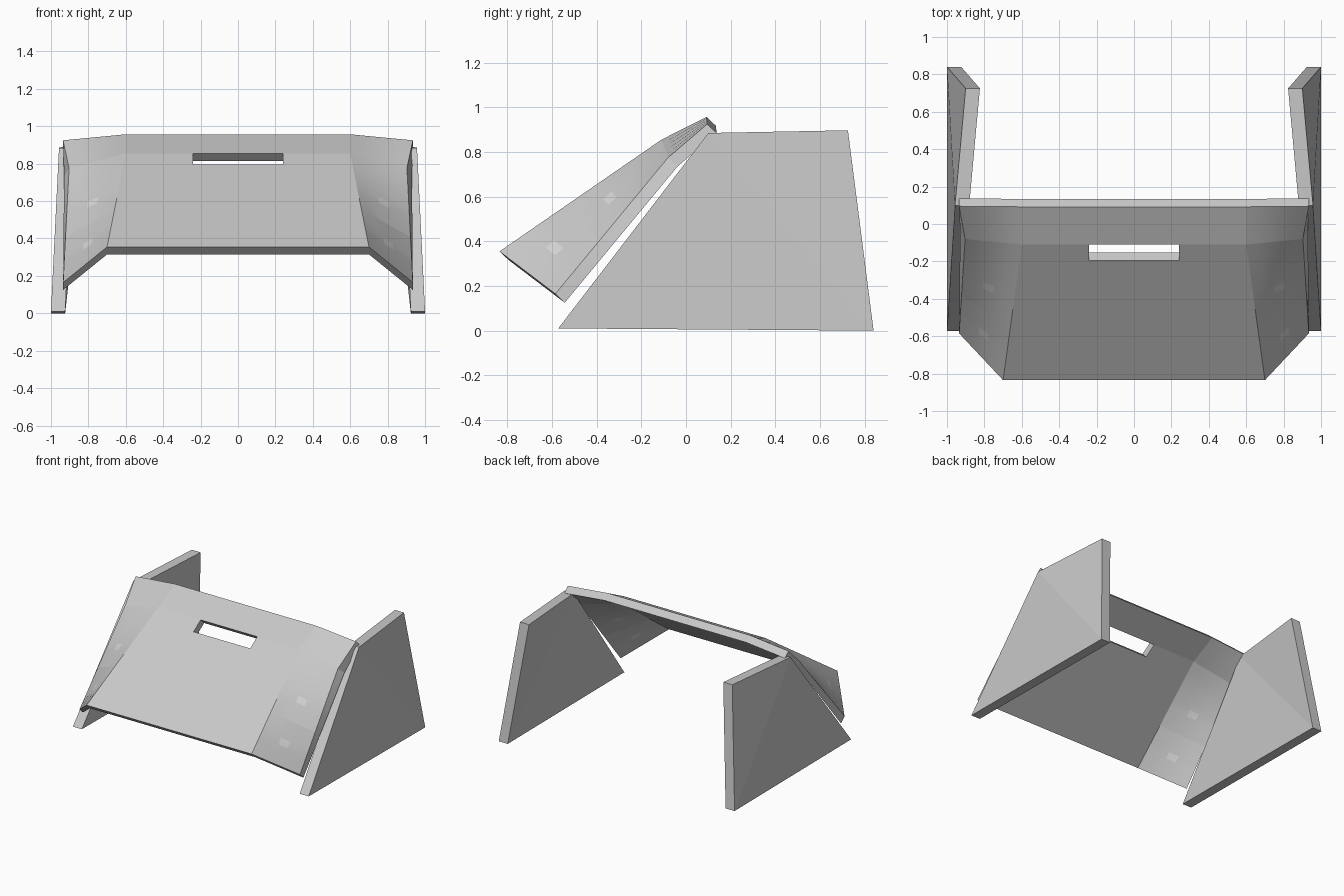
import bpy, bmesh, math
from mathutils import Vector as V

cube = bpy.data.objects.get("Cube")
if cube:
    bpy.data.objects.remove(cube)


def material(name, value):
    m = bpy.data.materials.new(name)
    m.use_nodes = True
    color = (value, value, value, 1)
    m.diffuse_color = color
    m.node_tree.nodes["Principled BSDF"].inputs["Base Color"].default_value = color
    return m


grey = material("plain grey", 0.58)
pale = material("pale grey", 0.68)


def finish(bm, name, mats):
    bmesh.ops.recalc_face_normals(bm, faces=bm.faces[:])
    mesh = bpy.data.meshes.new(name)
    bm.to_mesh(mesh)
    bm.free()
    for m in mats:
        mesh.materials.append(m)
    ob = bpy.data.objects.new(name, mesh)
    bpy.context.collection.objects.link(ob)
    return ob


# Sloping front panel: rows run from the top edge down, columns across
fold_top, fold_bend, fold_low = V((.6, .092, .957)), V((.6, -.11, .855)), V((.7, -.835, .355))
edge_top, edge_bend, edge_low = V((.935, .095, .925)), V((.903, -.08, .775)), V((.935, -.585, .165))
steps = [0, .117, .25, .37, .43, .6, .77, .83, 1]
rows = [(fold_top, edge_top, 0)]
for t in steps:
    rows.append((fold_bend.lerp(fold_low, t), edge_bend.lerp(edge_low, t), .027 * (1 - t)))

wing = [1, .8, .6, .4, .2, 0]
thickness = V((0, .042, -.04))
slot_half = .24


def row_points(fold, edge, flare):
    """Front and back points of one row, from -x to +x."""
    half_front, half_back = [], []
    for s in wing:
        p = fold.lerp(edge, s)
        half_front.append(p)
        half_back.append(p + thickness + V((flare * s, 0, 0)))
    inner = V((slot_half, fold.y, fold.z))
    half_front.append(inner)
    half_back.append(inner + thickness)
    result = []
    for half in (half_front, half_back):
        mirrored = [V((-p.x, p.y, p.z)) for p in half]
        result.append(mirrored + half[::-1])
    return result


bm = bmesh.new()
front, back = [], []
for r in rows:
    f, b = row_points(*r)
    front.append([bm.verts.new(p) for p in f])
    back.append([bm.verts.new(p) for p in b])

columns = len(front[0]) - 1
slot = (1, columns // 2)
cells = {(r, c) for r in range(len(rows) - 1) for c in range(columns)} - {slot}
for r, c in cells:
    corners = [(r, c), (r + 1, c), (r + 1, c + 1), (r, c + 1)]
    # Small pale squares on the two wings
    patch = c in (2, columns - 3) and r in (4, 7)
    for grid in (front, back):
        face = bm.faces.new([grid[i][j] for i, j in corners])
        face.material_index = int(patch)
    # Walls around the rim and the slot
    neighbours = [(r, c - 1), (r + 1, c), (r, c + 1), (r - 1, c)]
    for k, n in enumerate(neighbours):
        if n not in cells:
            (i, j), (p, q) = corners[k], corners[(k + 1) % 4]
            bm.faces.new((front[i][j], front[p][q], back[p][q], back[i][j]))

panel = finish(bm, "front_panel", [grey, pale])
bpy.ops.object.select_all(action='DESELECT')
panel.select_set(True)
bpy.context.view_layer.objects.active = panel
bpy.ops.object.shade_smooth_by_angle(angle=math.radians(6))

# Leaning side plates
outline = [(1, -.572, .01), (1, .84, 0), (.9, .725, .897), (.957, .1, .885)]
for side, name in ((1, "left_side_plate"), (-1, "right_side_plate")):
    bm = bmesh.new()
    outer = [bm.verts.new((side * x, y, z)) for x, y, z in outline]
    inner = [bm.verts.new((side * (x - .076), y, z)) for x, y, z in outline]
    for ring in (outer, inner):
        bm.faces.new((ring[0], ring[1], ring[3]))
        bm.faces.new((ring[1], ring[2], ring[3]))
    for i in range(4):
        j = (i + 1) % 4
        bm.faces.new((outer[i], outer[j], inner[j], inner[i]))
    finish(bm, name, [grey])
